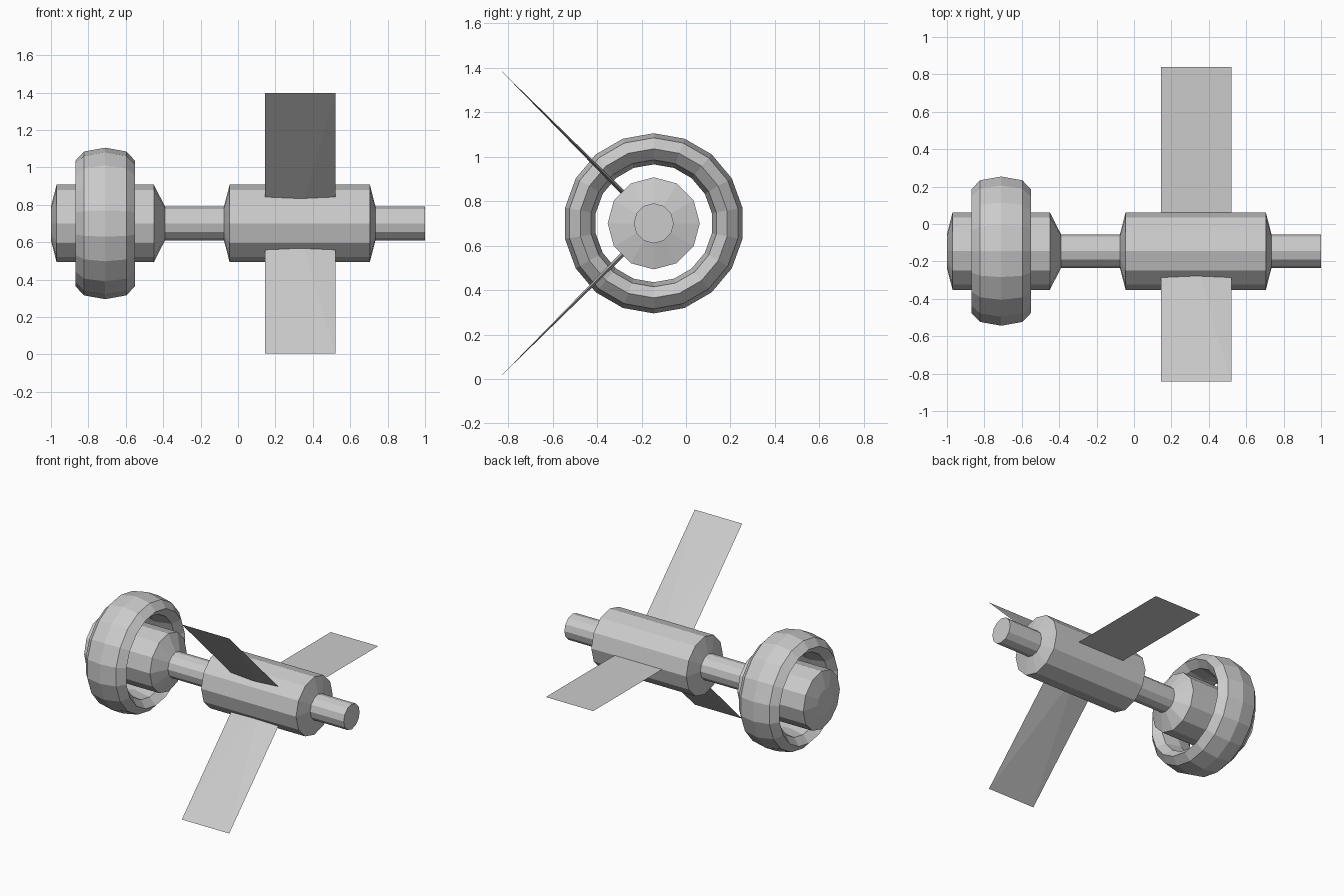
import bpy, bmesh
from math import pi, sin, cos

cube = bpy.data.objects.get("Cube")
if cube:
    bpy.data.objects.remove(cube, do_unlink=True)

AXIS_Y, AXIS_Z = -0.145, 0.70      # centre line of the whole model
R_HULL, R_SHAFT = 0.207, 0.09

grey = bpy.data.materials.new("light_grey")
grey.use_nodes = True
grey.diffuse_color = (0.6, 0.6, 0.6, 1)
grey.node_tree.nodes["Principled BSDF"].inputs["Base Color"].default_value = (0.6, 0.6, 0.6, 1)


def finish(name, bm, solid=True):
    if solid:
        bmesh.ops.recalc_face_normals(bm, faces=bm.faces)
    mesh = bpy.data.meshes.new(name)
    bm.to_mesh(mesh)
    bm.free()
    mesh.materials.append(grey)
    obj = bpy.data.objects.new(name, mesh)
    obj.location = (0, AXIS_Y, AXIS_Z)
    bpy.context.collection.objects.link(obj)
    return obj


def lathe(name, profile, sides, closed=False):
    """Spin (x, radius) points round the x axis; cap the ends unless closed."""
    bm = bmesh.new()
    rings = []
    for x, r in profile:
        angles = [2 * pi * i / sides for i in range(sides)]
        rings.append([bm.verts.new((x, r * sin(a), r * cos(a))) for a in angles])
    pairs = list(zip(rings, rings[1:]))
    if closed:
        pairs.append((rings[-1], rings[0]))
    else:
        bm.faces.new(rings[0])
        bm.faces.new(rings[-1])
    for a, b in pairs:
        for i in range(sides):
            j = (i + 1) % sides
            bm.faces.new((a[i], a[j], b[j], b[i]))
    return finish(name, bm)


def hull(name, x0, x1, bevel0, bevel1):
    """Cylinder with an end taper down to the shaft radius."""
    return lathe(name, [(x0, R_SHAFT), (x0 + bevel0, R_HULL),
                        (x1 - bevel1, R_HULL), (x1, R_SHAFT)], 12)


# Shaft and the two hulls
lathe("central_shaft", [(-0.42, R_SHAFT), (1.0, R_SHAFT)], 12)
hull("main_body", -0.075, 0.735, 0.03, 0.03)
hull("end_pod", -1.0, -0.39, 0.03, 0.06)

# Ring with a flattened eight-sided section round the end pod
section = [(-0.71 + 0.16 * sin(k * pi / 4), 0.335 + 0.07 * cos(k * pi / 4)) for k in range(8)]
lathe("habitat_ring", section, 18, closed=True)

# Panels: the flat one points back, the two slanted ones thicken at the root
X0, X1, LENGTH = 0.145, 0.52, 0.985


def panel(name, angle, bulge):
    bm = bmesh.new()

    def vert(x, out, lift):
        return bm.verts.new((x, out * cos(angle) - lift * sin(angle),
                             out * sin(angle) + lift * cos(angle)))

    tip0, tip1 = vert(X0, LENGTH, 0), vert(X1, LENGTH, 0)
    root0, root1 = vert(X0, 0.1, 0), vert(X1, 0.1, 0)
    if not bulge:
        bm.faces.new((root0, root1, tip1, tip0))
        return finish(name, bm, solid=False)
    mids = [vert((X0 + X1) / 2, 0.1, s * bulge) for s in (1, -1)]
    for mid in mids:
        bm.faces.new((root0, mid, tip0))
        bm.faces.new((mid, tip1, tip0))
        bm.faces.new((mid, root1, tip1))
    bm.faces.new((root0, mids[0], root1, mids[1]))
    return finish(name, bm)


panel("back_panel", 0, 0)
panel("upper_front_panel", pi * 0.75, 0.012)
panel("lower_front_panel", -pi * 0.75, 0.012)
